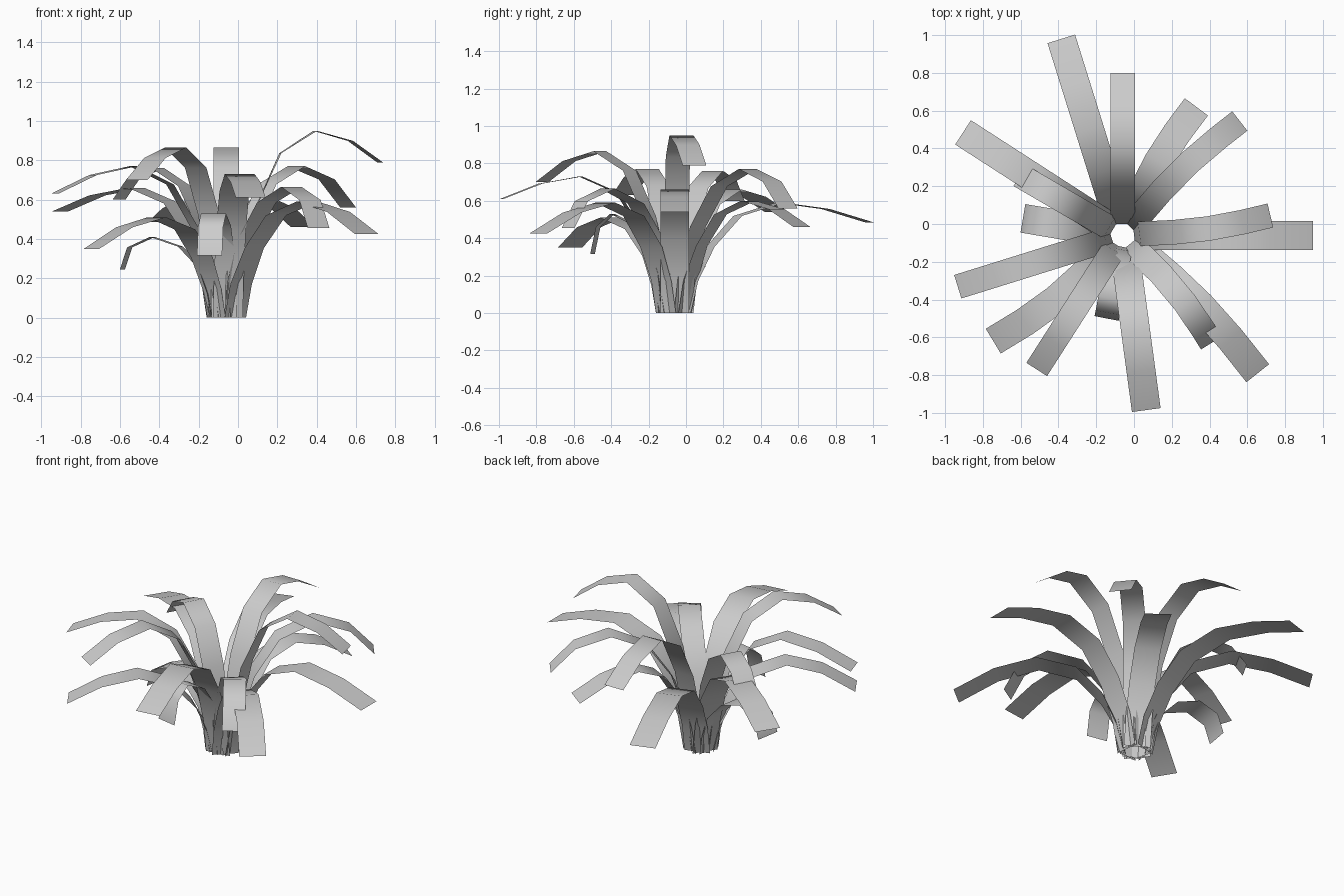
import bpy, bmesh
from math import hypot, sin, pi
from mathutils import Vector

if "Cube" in bpy.data.objects:
    bpy.data.objects.remove(bpy.data.objects["Cube"])

CX, CY = -0.06, -0.06      # centre of the crown
WIDE, SLIM = 0.153, 0.13
BASE_R = {WIDE: 0.066, SLIM: 0.06}   # rings the leaves grow from

# tip x, tip y, tip z, peak z, width, sideways bow
LEAVES = [
    (-0.385, 0.98, 0.485, 0.59, WIDE, 0),
    (-0.06, 0.80, 0.70, 0.865, SLIM, 0),
    (0.33, 0.62, 0.46, 0.60, WIDE, 0.03),
    (0.56, 0.545, 0.56, 0.77, SLIM, 0.03),
    (0.722, 0.045, 0.79, 0.95, SLIM, -0.025),
    (0.948, -0.06, 0.54, 0.66, WIDE, 0),
    (0.655, -0.79, 0.425, 0.59, WIDE, 0.035),
    (0.41, -0.63, 0.455, 0.665, SLIM, 0.03),
    (0.065, -0.985, 0.61, 0.73, WIDE, 0),
    (-0.145, -0.50, 0.315, 0.53, SLIM, 0),
    (-0.515, -0.77, 0.70, 0.865, SLIM, 0),
    (-0.745, -0.62, 0.35, 0.51, WIDE, 0.04),
    (-0.933, -0.332, 0.63, 0.77, SLIM, 0),
    (-0.588, 0.03, 0.245, 0.41, WIDE, 0),
    (-0.605, 0.257, 0.60, 0.76, SLIM, 0),
    (-0.905, 0.485, 0.54, 0.66, WIDE, 0),
]


def leaf_profile(tip, peak, span):
    """Arching midline as (fraction of reach, height) points."""
    drop = peak - tip
    curl = max(0.0, drop / span - 0.19)
    fr = (0, 0.04, 0.13, 0.28 + 0.5 * min(curl, 0.2),
          min(0.51 + curl, 0.72), min(0.76 + curl, 0.92), 1)
    z = (0, 0.29 * peak, 0.6 * peak, 0.88 * peak, peak, peak - 0.32 * drop, tip)
    return list(zip(fr, z))


def make_leaf(i, x, y, tip, peak, width, bow):
    base = BASE_R[width]
    dx, dy = x - CX, y - CY
    reach = hypot(dx, dy)
    span = reach - base
    out = Vector((dx / reach, dy / reach, 0))
    left = Vector((-out.y, out.x, 0))
    pts = [Vector((CX, CY, z)) + out * (base + span * f) + left * bow * sin(pi * f)
           for f, z in leaf_profile(tip, peak, span)]
    bm = bmesh.new()
    prev = None
    for k, mid in enumerate(pts):
        # blade stays level and square to its path seen from above
        path = pts[min(k + 1, len(pts) - 1)] - pts[max(k - 1, 0)]
        side = Vector((-path.y, path.x, 0)).normalized() * width / 2
        if k < 2:
            side = left * width / 2
        row = (bm.verts.new(mid - side), bm.verts.new(mid + side))
        if prev:
            f = bm.faces.new((prev[0], row[0], row[1], prev[1]))
            f.smooth = True
        prev = row
    me = bpy.data.meshes.new(f"leaf_{i:02d}")
    bm.to_mesh(me)
    bm.free()
    bpy.context.collection.objects.link(bpy.data.objects.new(me.name, me))


# Arching strap leaves around an open crown
for i, spec in enumerate(LEAVES, 1):
    make_leaf(i, *spec)
